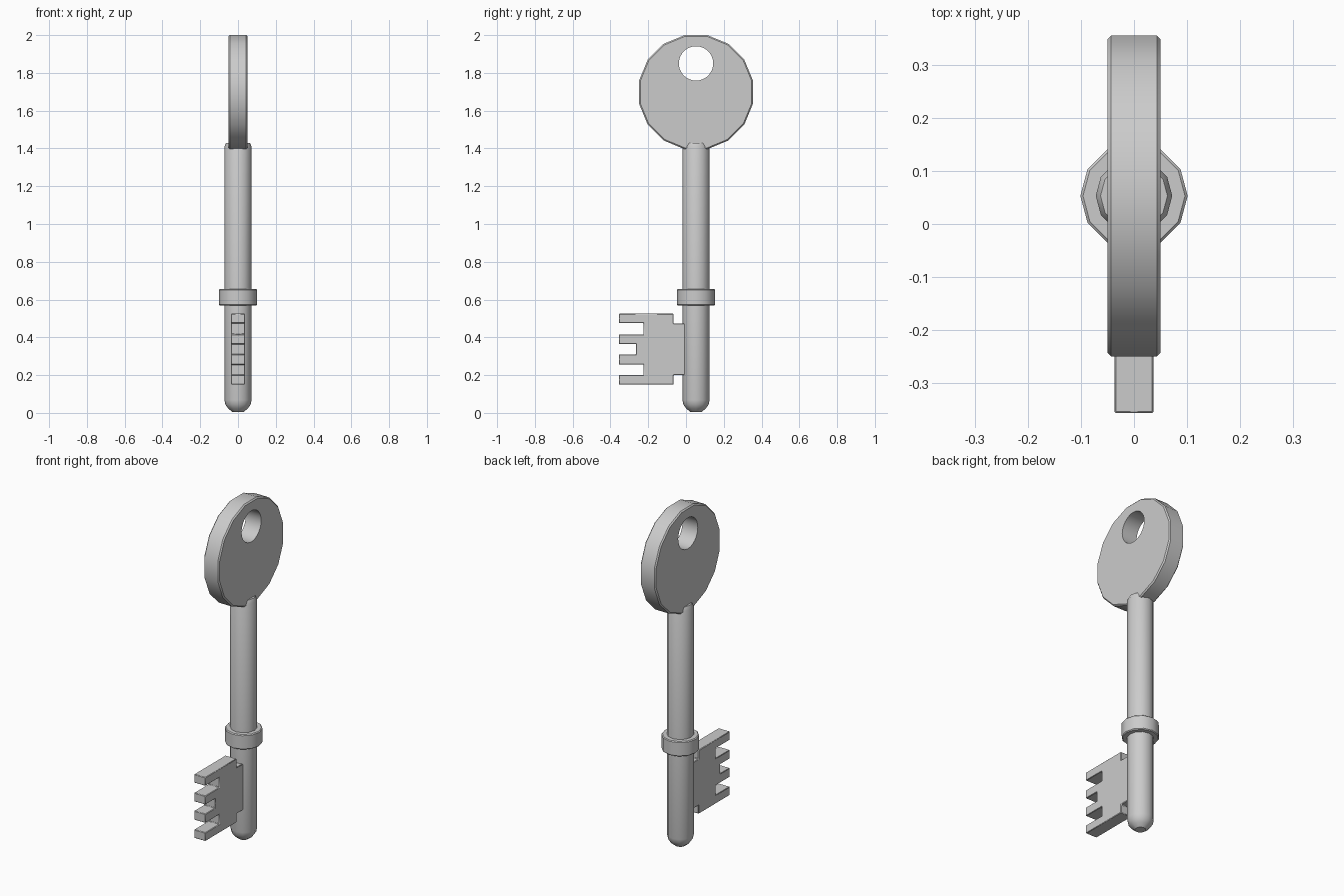
import bpy, bmesh, math

if "Cube" in bpy.data.objects:
    bpy.data.objects.remove(bpy.data.objects["Cube"])

AXIS_Y = 0.053  # the shaft and bow share this centre line


def finish(name, bm, angle=35):
    bmesh.ops.recalc_face_normals(bm, faces=bm.faces[:])
    mesh = bpy.data.meshes.new(name)
    bm.to_mesh(mesh)
    bm.free()
    ob = bpy.data.objects.new(name, mesh)
    bpy.context.collection.objects.link(ob)
    bpy.ops.object.select_all(action='DESELECT')
    ob.select_set(True)
    bpy.context.view_layer.objects.active = ob
    bpy.ops.object.shade_smooth_by_angle(angle=math.radians(angle))
    return ob


def lathe(name, profile, sides=12):
    """Turn (radius, z) rings about the vertical key axis, closed at both ends."""
    bm = bmesh.new()
    rings = []
    for r, z in profile:
        rings.append([bm.verts.new((r * math.cos(2 * math.pi * i / sides),
                                    AXIS_Y + r * math.sin(2 * math.pi * i / sides), z))
                      for i in range(sides)])
    for a, b in zip(rings, rings[1:]):
        for i in range(sides):
            j = (i + 1) % sides
            bm.faces.new((a[i], a[j], b[j], b[i]))
    bm.faces.new(rings[0][::-1])
    bm.faces.new(rings[-1])
    return finish(name, bm)


def plate(name, outline, half):
    """Extrude a (y, z) outline along x."""
    bm = bmesh.new()
    face = bm.faces.new([bm.verts.new((-half, y, z)) for y, z in outline])
    new = bmesh.ops.extrude_face_region(bm, geom=[face])['geom']
    bmesh.ops.translate(bm, vec=(2 * half, 0, 0),
                        verts=[v for v in new if isinstance(v, bmesh.types.BMVert)])
    return finish(name, bm)


def polygon(cy, cz, r, n, phase=0.0):
    return [(cy + r * math.cos(2 * math.pi * (i + phase) / n),
             cz + r * math.sin(2 * math.pi * (i + phase) / n)) for i in range(n)]


# Shaft with a rounded tip and a chamfered top
R = 0.072
tip = [(R * math.sin(a), 0.065 * (1 - math.cos(a)) + 0.003)
       for a in (math.radians(d) for d in (24, 46, 68, 90))]
tip[0] = (tip[0][0], 0.005)
lathe("shaft", tip + [(R, 1.41), (0.063, 1.43)])

# Collar
lathe("collar", [(0.096, 0.568), (0.101, 0.573), (0.101, 0.651), (0.096, 0.656)])

# Bow: sixteen-sided disc with a thin bevelled rim and a round hole
apothem = 0.302
bow = plate("bow", polygon(AXIS_Y, 2 - apothem, apothem / math.cos(math.pi / 16), 16, 0.5), 0.05)
bevel = bow.modifiers.new("rim", 'BEVEL')
bevel.width = 0.007
bevel.segments = 1
bevel.limit_method = 'ANGLE'
bevel.angle_limit = math.radians(40)
cutter = plate("hole_cutter", polygon(AXIS_Y, 1.85, 0.091, 32), 0.2)
cut = bow.modifiers.new("hole", 'BOOLEAN')
cut.operation = 'DIFFERENCE'
cut.object = cutter
cut.solver = 'EXACT'
bpy.context.view_layer.objects.active = bow
for m in ("rim", "hole"):
    bpy.ops.object.modifier_apply(modifier=m)
bpy.data.objects.remove(cutter, do_unlink=True)
bow.select_set(True)
bpy.ops.object.shade_smooth_by_angle(angle=math.radians(35))

# Bit: four teeth with three slots between them, stepped in where it meets the shaft
edge = -0.356
outline = [(0.03, 0.2), (0.03, 0.473), (-0.065, 0.473), (-0.065, 0.525), (edge, 0.525)]
for depth, top, bottom in ((-0.224, 0.475, 0.416), (-0.264, 0.365, 0.31), (-0.224, 0.257, 0.2)):
    outline += [(edge, top), (depth, top), (depth, bottom), (edge, bottom)]
outline += [(edge, 0.15), (-0.065, 0.15), (-0.065, 0.2)]
bit = plate("bit", outline, 0.037)
soft = bit.modifiers.new("soft_edges", 'BEVEL')
soft.width = 0.003
soft.segments = 1
soft.limit_method = 'ANGLE'
